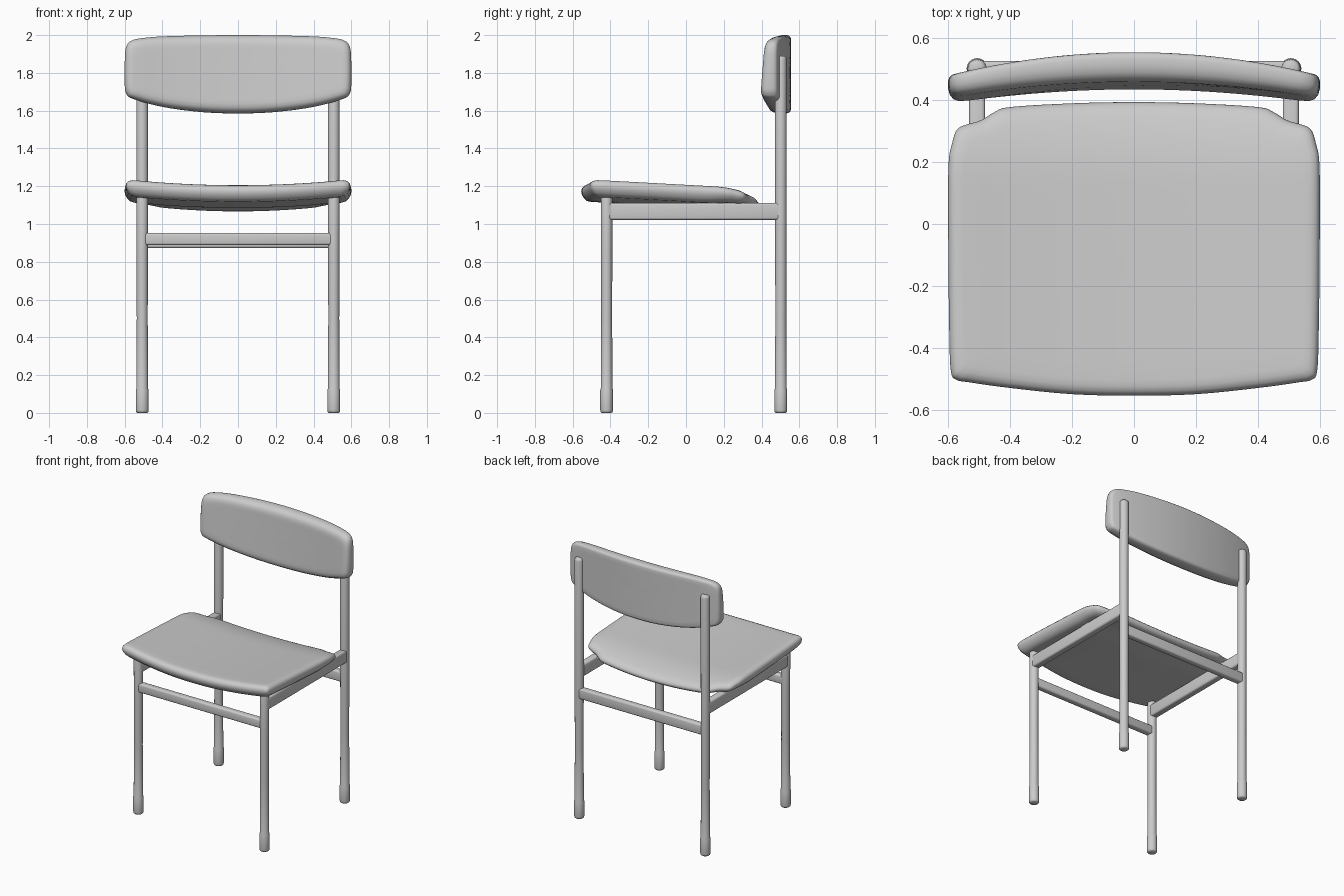
import bpy, bmesh, math
from mathutils import Vector

if "Cube" in bpy.data.objects:
    bpy.data.objects.remove(bpy.data.objects["Cube"])


def finish(name, bm, angle=50):
    bmesh.ops.recalc_face_normals(bm, faces=bm.faces)
    me = bpy.data.meshes.new(name)
    bm.to_mesh(me)
    bm.free()
    ob = bpy.data.objects.new(name, me)
    bpy.context.collection.objects.link(ob)
    bpy.ops.object.select_all(action='DESELECT')
    ob.select_set(True)
    bpy.context.view_layer.objects.active = ob
    bpy.ops.object.shade_smooth_by_angle(angle=math.radians(angle))
    return ob


def lathe(name, x, y, profile, n=24):
    """Round post from (radius, z) pairs."""
    bm = bmesh.new()
    rings = [[bm.verts.new((x + r * math.cos(2 * math.pi * i / n),
                            y + r * math.sin(2 * math.pi * i / n), z)) for i in range(n)]
             for r, z in profile]
    for a, b in zip(rings, rings[1:]):
        for i in range(n):
            bm.faces.new((a[i], a[(i + 1) % n], b[(i + 1) % n], b[i]))
    bm.faces.new(rings[0])
    bm.faces.new(rings[-1])
    return finish(name, bm)


def bar(name, lo, hi, bevel=0.012):
    """Box between two corners with rounded edges."""
    lo, hi = Vector(lo), Vector(hi)
    bm = bmesh.new()
    bmesh.ops.create_cube(bm, size=1)
    for v in bm.verts:
        v.co = (lo + hi) / 2 + v.co * (hi - lo)
    bmesh.ops.bevel(bm, geom=bm.edges[:], offset=bevel, segments=3,
                    profile=0.5, affect='EDGES')
    return finish(name, bm)


def smooth_loop(half, steps=4):
    """Mirror a half outline over x = 0 and round it with a Catmull-Rom curve."""
    pts = [Vector(p) for p in half] + [Vector((-x, y)) for x, y in half[-2:0:-1]]
    n, out = len(pts), []
    for i in range(n):
        a, b, c, d = (pts[(i + k) % n] for k in (-1, 0, 1, 2))
        for s in range(steps):
            t = s / steps
            out.append(0.5 * (2 * b + (c - a) * t + (2 * a - 5 * b + 4 * c - d) * t * t
                              + (3 * b - a - 3 * c + d) * t ** 3))
    return out


def cushion(name, half, centre, extent, rim, place):
    """Closed pad: rim = (inset, depth 0..1) steps, place maps (u, v, depth) to 3D."""
    loop = smooth_loop(half)
    inner = [k / 8 for k in range(1, 8)]
    steps = [(k, *rim[0]) for k in inner] + [(1, *r) for r in rim] \
        + [(k, *rim[-1]) for k in reversed(inner)]
    bm = bmesh.new()
    rings = []
    for k, inset, d in steps:
        sx, sy = k * (1 - inset / extent[0]), k * (1 - inset / extent[1])
        rings.append([bm.verts.new(place(p.x * sx, centre + (p.y - centre) * sy, d))
                      for p in loop])
    n = len(loop)
    for a, b in zip(rings, rings[1:]):
        for i in range(n):
            bm.faces.new((a[i], a[(i + 1) % n], b[(i + 1) % n], b[i]))
    for ring, d in ((rings[0], rim[0][1]), (rings[-1], rim[-1][1])):
        c = bm.verts.new(place(0, centre, d))
        for i in range(n):
            bm.faces.new((ring[i], ring[(i + 1) % n], c))
    return finish(name, bm, 60)


# Seat: dished pad, sloping and rolling down to the rear
def seat_point(x, y, d):
    top = 1.24 - 0.055 * (y + 0.5) - 0.035 * (1 - (x / 0.6) ** 2)
    top -= 0.04 * (max(0, y - 0.15) / 0.24) ** 2
    thick = 0.088 - 0.03 * max(0, y - 0.1) / 0.3
    return (x, y, top - thick * (1 - d))


cushion("seat",
        [(0, -.555), (.2, -.55), (.4, -.53), (.53, -.512), (.575, -.503), (.592, -.475),
         (.597, -.35), (.6, -.1), (.6, .18), (.588, .26), (.572, .305), (.54, .322),
         (.495, .335), (.45, .362), (.4, .378), (.2, .39), (0, .394)],
        -0.08, (0.6, 0.47),
        [(.05, 0), (.03, .04), (.014, .2), (.004, .4), (0, .6), (.004, .78),
         (.014, .91), (.03, .98), (.05, 1)], seat_point)


# Backrest: bowed pad with a leaning front
def back_point(x, z, d):
    q = (x / 0.6) ** 2
    front = 0.44 - 0.052 * q + 0.08 * (z - 1.7)
    rear = 0.555 - 0.075 * q
    return (x, front + (rear - front) * d, z)


cushion("backrest",
        [(0, 2.0), (.35, 1.995), (.5, 1.985), (.565, 1.97), (.593, 1.935), (.6, 1.85),
         (.6, 1.74), (.592, 1.69), (.555, 1.662), (.4, 1.62), (.2, 1.593), (0, 1.585)],
        1.8, (0.6, 0.2),
        [(.05, 0), (.03, .03), (.015, .12), (.005, .28), (0, .5), (0, .78),
         (.003, .9), (.009, .97), (.018, 1)], back_point)

# Legs, side rails and seat pads, left and right
LEG_X, FRONT_Y, BACK_Y = 0.507, -0.42, 0.502
foot = [(.026, 0), (.032, .005), (.034, .015), (.034, .12), (.031, .13)]
for side, s in (("left", -1), ("right", 1)):
    x = s * LEG_X
    for part, y, h in (("front_leg", FRONT_Y, 1.175), ("back_leg", BACK_Y, 1.89)):
        lathe(f"{part}_{side}", x, y, foot + [(.029, .5), (.030, .85), (.031, h - .02),
                                              (.028, h - .006), (.02, h)])
    bar(f"side_rail_{side}", (x - .026, FRONT_Y, 1.022), (x + .026, BACK_Y, 1.112))
    bar(f"seat_pad_{side}", (x - .02, .09, 1.09), (x + .02, .16, 1.13), .005)

# Cross rails
bar("front_rail", (-LEG_X, FRONT_Y - .024, .888), (LEG_X, FRONT_Y + .024, .953))
bar("back_rail", (-LEG_X, BACK_Y - .022, .872), (LEG_X, BACK_Y + .025, .948))
